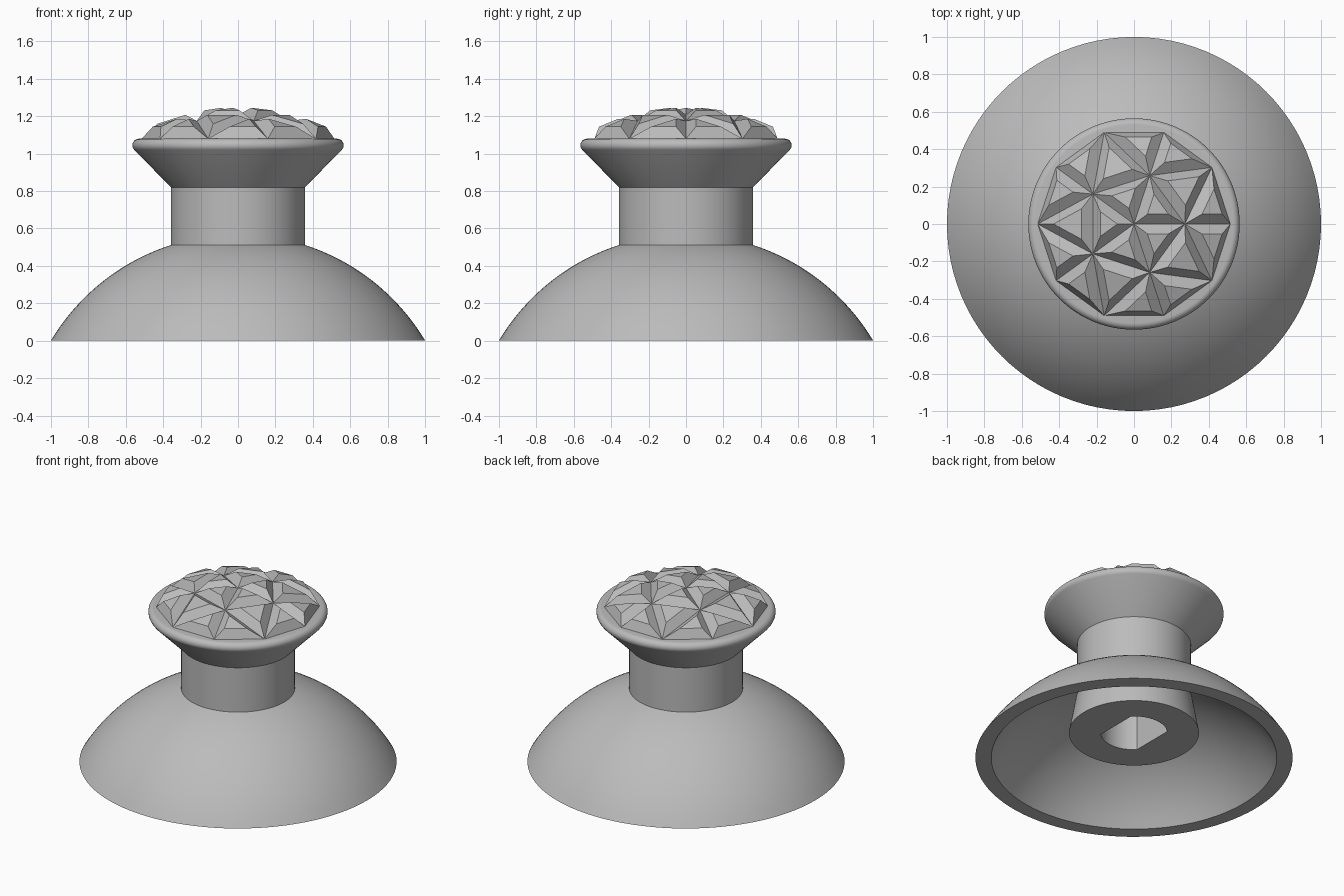
import bpy
import bmesh
from math import sin, cos, radians, sqrt, pi

SEGMENTS = 96

if "Cube" in bpy.data.objects:
    bpy.data.objects.remove(bpy.data.objects["Cube"], do_unlink=True)

# Single grey plastic
grey = bpy.data.materials.new("grey_plastic")
grey.use_nodes = True
colour = (0.5, 0.5, 0.5, 1)
grey.diffuse_color = colour
grey.node_tree.nodes["Principled BSDF"].inputs["Base Color"].default_value = colour


def finish(name, bm, smooth=True):
    mesh = bpy.data.meshes.new(name)
    bm.to_mesh(mesh)
    bm.free()
    mesh.materials.append(grey)
    obj = bpy.data.objects.new(name, mesh)
    bpy.context.collection.objects.link(obj)
    if smooth:
        bpy.ops.object.select_all(action='DESELECT')
        obj.select_set(True)
        bpy.context.view_layer.objects.active = obj
        bpy.ops.object.shade_smooth_by_angle(angle=radians(30))
    return obj


def lathe(name, profile, shape=None):
    """Revolve (radius, height) points round z; shape may adjust each point."""
    bm = bmesh.new()
    rings = []
    for r, z in profile:
        ring = []
        for i in range(SEGMENTS):
            a = 2 * pi * i / SEGMENTS
            x, y = r * cos(a), r * sin(a)
            if shape:
                x, y = shape(r, x, y)
            ring.append(bm.verts.new((x, y, z)))
        rings.append(ring)
    for low, high in zip(rings, rings[1:]):
        for i in range(SEGMENTS):
            j = (i + 1) % SEGMENTS
            bm.faces.new((low[i], low[j], high[j], high[i]))
    bmesh.ops.remove_doubles(bm, verts=bm.verts, dist=1e-5)
    return finish(name, bm)


def sphere_arc(radius, centre_z, r_start, r_end, steps=20):
    pts = []
    for i in range(steps + 1):
        r = r_start + (r_end - r_start) * i / steps
        pts.append((r, max(0, sqrt(radius ** 2 - r ** 2) + centre_z)))
    return pts


# Domed skirt: hollow shell with a flat bottom rim
STEM_R, STEM_LOW, STEM_HIGH = 0.358, 0.51, 0.82
CENTRE_Z = -0.598
inner = sphere_arc(1.08, CENTRE_Z, STEM_R, 0.9)
outer = sphere_arc(1.166, CENTRE_Z, 1.0, STEM_R)
lathe("skirt", inner + outer)

# Stem
lathe("stem", [(STEM_R, STEM_LOW), (STEM_R, STEM_HIGH)])

# Flared head with a rolled rim
rim = [(0.53 + 0.035 * cos(radians(a)), 1.045 + 0.035 * sin(radians(a)))
       for a in range(-45, 91, 15)]
lathe("flared_head", [(STEM_R, STEM_HIGH)] + rim + [(0, 1.08)])

# Socket boss under the skirt, its hole flattened on two sides
HOLE_R = 0.21
FLAT = HOLE_R * cos(pi / 4)


def flatten_hole(r, x, y):
    return (max(-FLAT, min(FLAT, x)), y) if r <= HOLE_R else (x, y)


lathe("socket_boss", [(0, 0.68), (HOLE_R, 0.68), (HOLE_R, 0.18),
                      (0.41, 0.18), (0.365, 0.43)], flatten_hole)

# Faceted grip: triangulated cap with each triangle raised to a plateau
bm = bmesh.new()


def polar(r, degrees, z):
    return bm.verts.new((r * cos(radians(degrees)), r * sin(radians(degrees)), z))


top = polar(0, 0, 1.208)
mid = [polar(0.272, 72 * k, 1.175) for k in range(5)]
edge = [polar(0.515, 36 * k, 1.08) for k in range(10)]
for k in range(5):
    m, n = mid[k], mid[(k + 1) % 5]
    e0, e1, e2 = edge[2 * k - 1], edge[2 * k], edge[2 * k + 1]
    for tri in ((top, m, n), (m, e2, n), (m, e0, e1), (m, e1, e2)):
        bm.faces.new(tri)
bm.normal_update()
bmesh.ops.inset_individual(bm, faces=bm.faces[:], thickness=0.048,
                           depth=0.05, use_even_offset=True)
finish("faceted_grip", bm, smooth=False)
